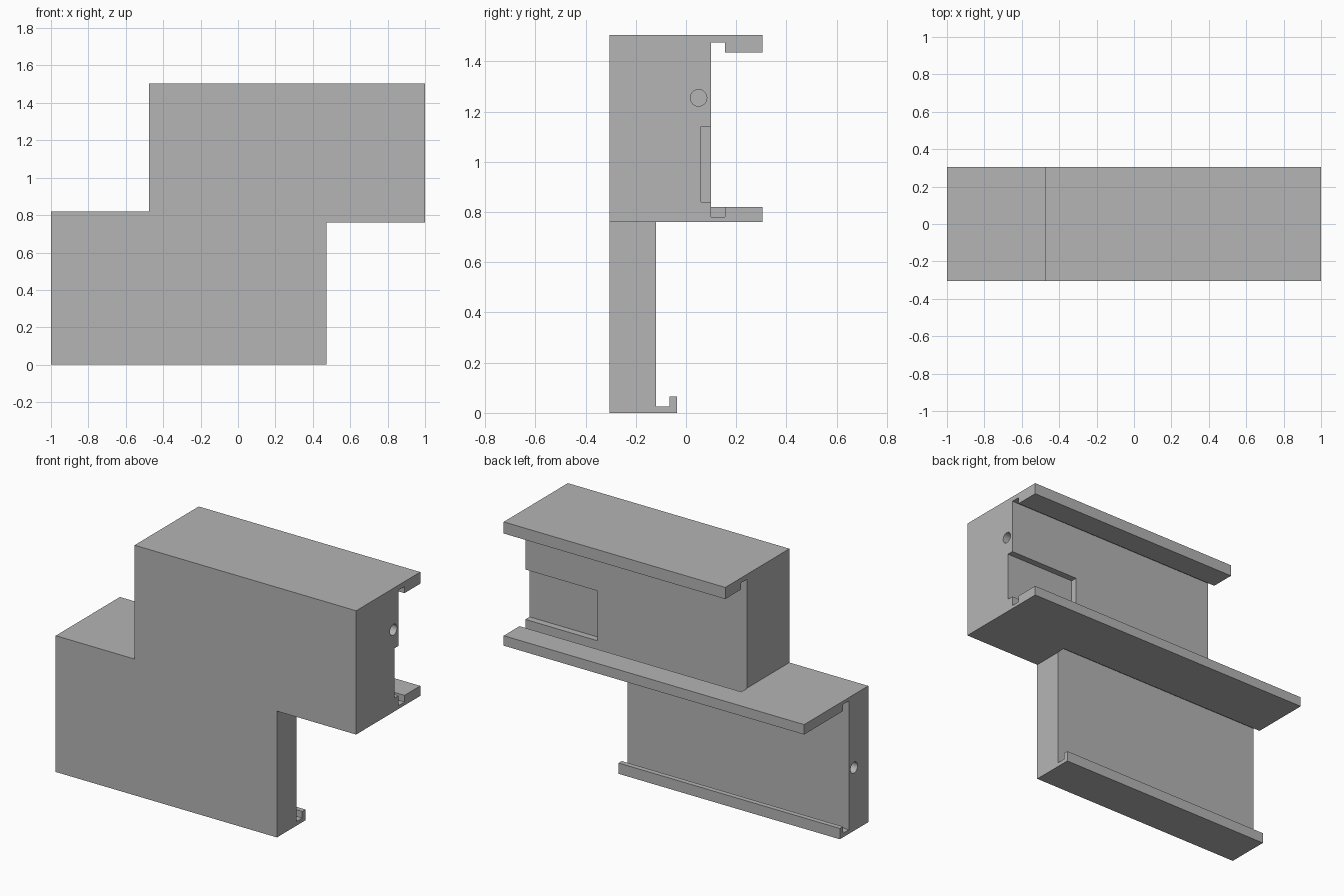
import bpy, bmesh, math
from mathutils import Vector, Matrix

cube = bpy.data.objects.get("Cube")
if cube:
    bpy.data.objects.remove(cube, do_unlink=True)

grey = bpy.data.materials.new("plain grey")
grey.use_nodes = True
colour = (0.46, 0.46, 0.46, 1)
grey.diffuse_color = colour
grey.node_tree.nodes["Principled BSDF"].inputs["Base Color"].default_value = colour


def add_object(name, bm):
    bmesh.ops.recalc_face_normals(bm, faces=bm.faces)
    mesh = bpy.data.meshes.new(name)
    bm.to_mesh(mesh)
    bm.free()
    mesh.materials.append(grey)
    obj = bpy.data.objects.new(name, mesh)
    bpy.context.collection.objects.link(obj)
    return obj


def prism(name, points, axis, start, end):
    """Extrude a flat profile along x (points are y, z) or y (points are x, z)."""
    bm = bmesh.new()
    place = (lambda a, b: (start, a, b)) if axis == "x" else (lambda a, b: (a, start, b))
    face = bm.faces.new([bm.verts.new(place(a, b)) for a, b in points])
    move = Vector((end - start, 0, 0)) if axis == "x" else Vector((0, end - start, 0))
    new = bmesh.ops.extrude_face_region(bm, geom=[face])["geom"]
    bmesh.ops.translate(bm, vec=move, verts=[v for v in new if isinstance(v, bmesh.types.BMVert)])
    return add_object(name, bm)


def drill(name, x, y, z):
    """Blind round hole along x."""
    bm = bmesh.new()
    bmesh.ops.create_cone(bm, cap_ends=True, segments=32, radius1=0.033, radius2=0.033, depth=0.4,
                          matrix=Matrix.Translation((x, y, z)) @ Matrix.Rotation(math.pi / 2, 4, "Y"))
    return add_object(name, bm)


# Stepped block: two offset housings sharing one shelf
half = 0.305
outline = [(-1, 0), (0.473, 0), (0.473, 0.76), (1, 0.76),
           (1, 1.505), (-0.475, 1.505), (-0.475, 0.82), (-1, 0.82)]
block = prism("stepped_housing", outline, "y", -half, half)

# Back channels with hooked lips and grooves
upper = [(0.1, 0.78), (0.155, 0.78), (0.155, 0.82), (0.4, 0.82),
         (0.4, 1.435), (0.155, 1.435), (0.155, 1.475), (0.1, 1.475)]
lower = [(-0.12, 0.025), (-0.065, 0.025), (-0.065, 0.065), (-0.035, 0.065), (-0.035, -0.1),
         (0.4, -0.1), (0.4, 0.76), (-0.065, 0.76), (-0.065, 0.8), (-0.12, 0.8)]
recess = [(0.06, 0.84), (0.12, 0.84), (0.12, 1.14), (0.06, 1.14)]

cutters = [
    prism("upper_channel_cutter", upper, "x", -0.477, 1.1),
    prism("lower_channel_cutter", lower, "x", -1.1, 0.475),
    prism("recess_cutter", recess, "x", 0.52, 1.1),
    drill("upper_hole_cutter", 1.05, 0.05, 1.255),
    drill("lower_hole_cutter", -1.05, -0.17, 0.38),
]

# Carve the block and drop the cutters
for cutter in cutters:
    cutter.hide_render = True
    mod = block.modifiers.new(cutter.name, "BOOLEAN")
    mod.operation = "DIFFERENCE"
    mod.solver = "EXACT"
    mod.object = cutter
bpy.context.view_layer.objects.active = block
block.select_set(True)
for mod in list(block.modifiers):
    bpy.ops.object.modifier_apply(modifier=mod.name)
for cutter in cutters:
    bpy.data.objects.remove(cutter, do_unlink=True)
bpy.ops.object.shade_smooth_by_angle(angle=math.radians(30))
